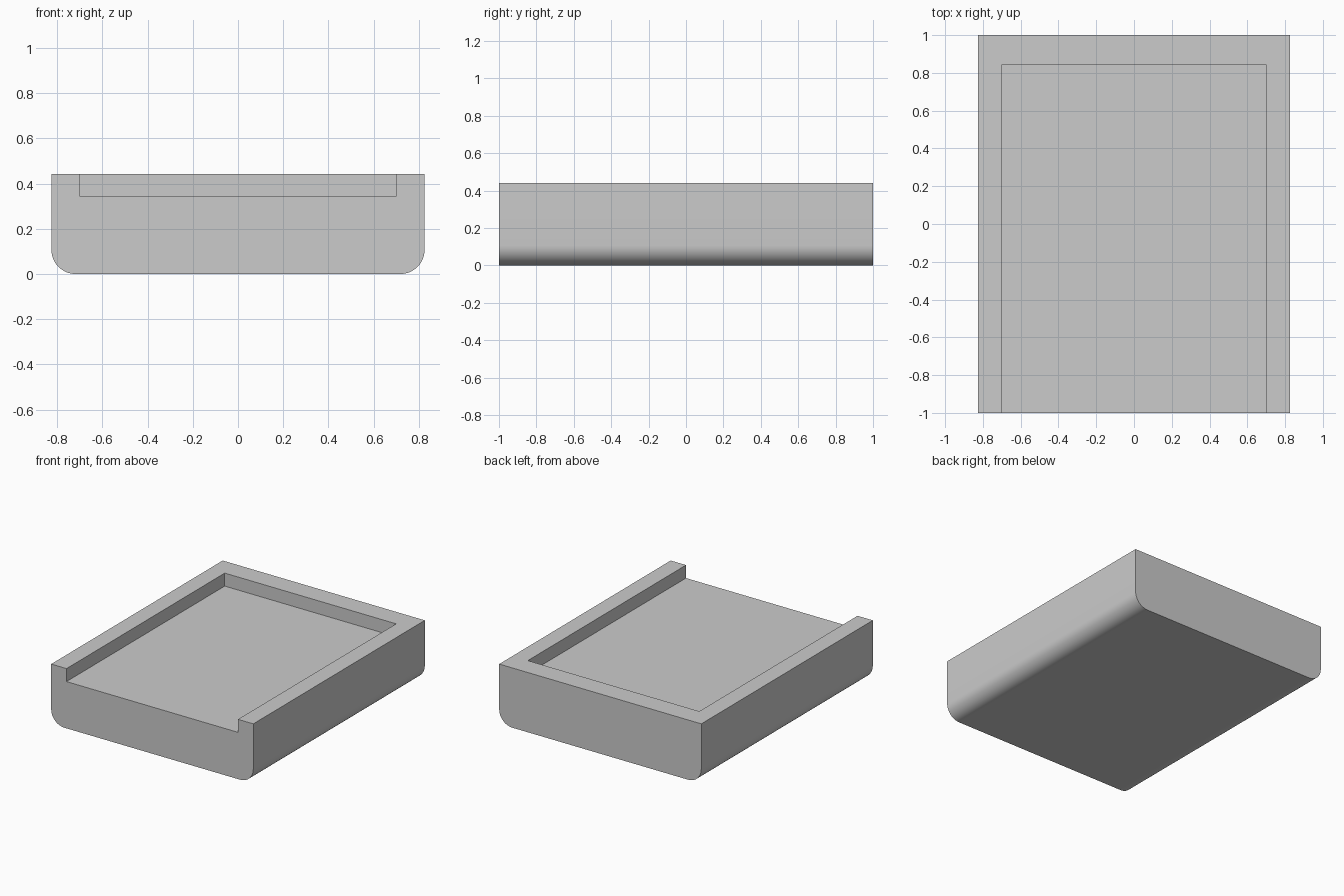
import bpy, bmesh, math
from mathutils import Vector

if "Cube" in bpy.data.objects:
    bpy.data.objects.remove(bpy.data.objects["Cube"])

W, L = 0.825, 1.0          # half width, half length
INNER, BACK = 0.70, 0.845  # inner edges of the raised rim
R = 0.107                  # radius of the lower long edges


def extrude_profile(name, points, direction):
    """Make a solid by sweeping a planar outline along a vector."""
    bm = bmesh.new()
    face = bm.faces.new([bm.verts.new(p) for p in points])
    res = bmesh.ops.extrude_face_region(bm, geom=[face], use_keep_orig=True)
    moved = [g for g in res["geom"] if isinstance(g, bmesh.types.BMVert)]
    bmesh.ops.translate(bm, verts=moved, vec=Vector(direction))
    bmesh.ops.recalc_face_normals(bm, faces=bm.faces)
    mesh = bpy.data.meshes.new(name)
    bm.to_mesh(mesh)
    bm.free()
    obj = bpy.data.objects.new(name, mesh)
    bpy.context.collection.objects.link(obj)
    return obj


# Tray body: rounded lower corners, swept front to back
right = [(W - R + R * math.sin(a), -L, R - R * math.cos(a))
         for a in (math.radians(90 * i / 12) for i in range(13))]
right.append((W, -L, 0.345))
left = [(-x, y, z) for x, y, z in reversed(right)]
body = extrude_profile("tray_body", right + left, (0, 2 * L, 0))
bpy.context.view_layer.objects.active = body
body.select_set(True)
bpy.ops.object.shade_smooth_by_angle(angle=math.radians(30))

# U-shaped rim, open at the front, in two stacked layers
outline = [(-W, -L), (-INNER, -L), (-INNER, BACK), (INNER, BACK),
           (INNER, -L), (W, -L), (W, L), (-W, L)]
for name, z0, z1 in (("rim_lower_layer", 0.345, 0.376),
                     ("rim_upper_layer", 0.376, 0.441)):
    extrude_profile(name, [(x, y, z0) for x, y in outline], (0, 0, z1 - z0))
